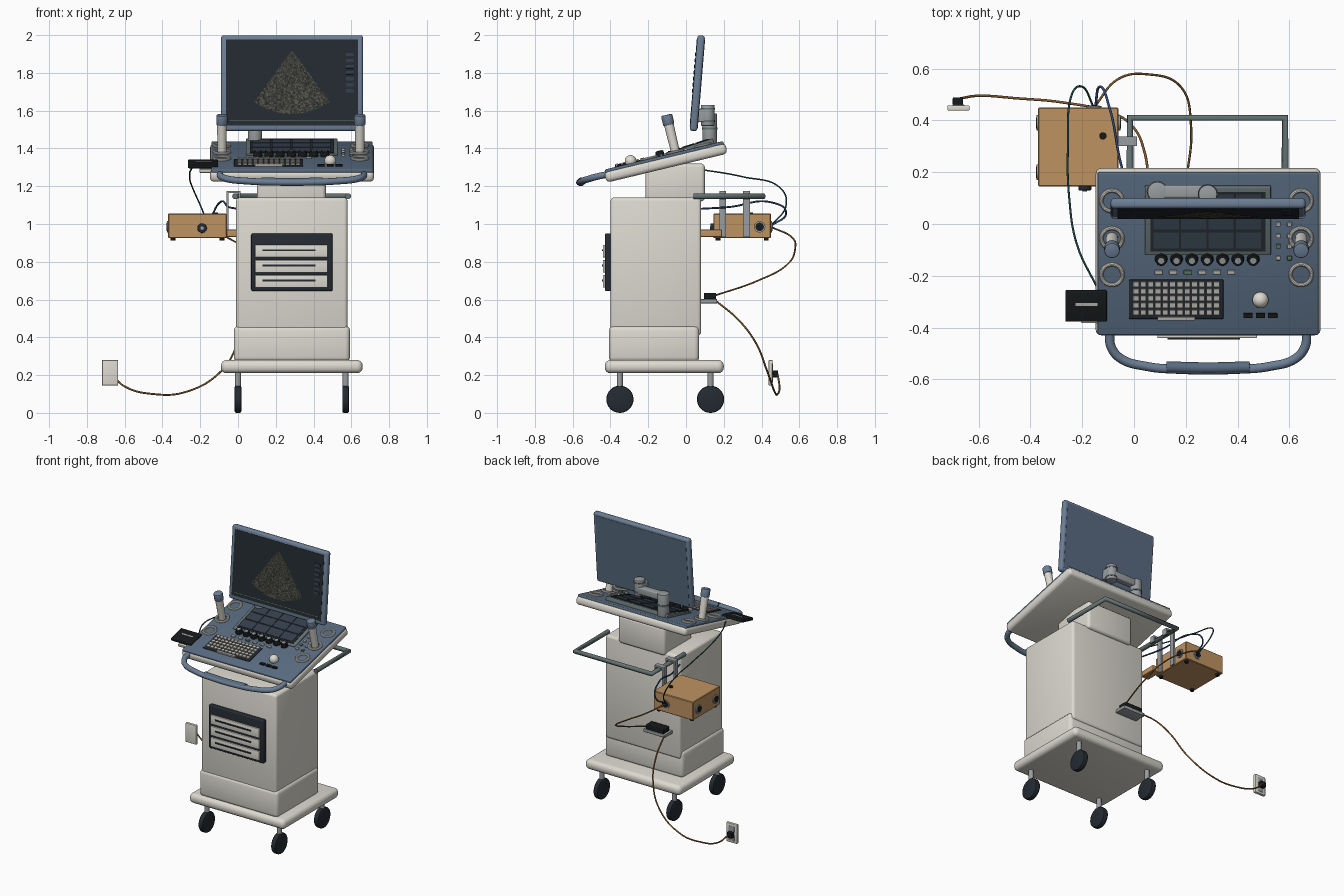
import bpy, bmesh, math, random
from mathutils import Matrix, Vector

if "Cube" in bpy.data.objects:
    bpy.data.objects.remove(bpy.data.objects["Cube"])

random.seed(4)
I = Matrix.Identity(4)


def mat(name, r, g, b):
    m = bpy.data.materials.new(name)
    m.diffuse_color = (r, g, b, 1)
    m.use_nodes = True
    m.node_tree.nodes["Principled BSDF"].inputs["Base Color"].default_value = m.diffuse_color
    return m


CREAM = mat("cream", .72, .70, .63)
BLUE = mat("slate_blue", .10, .15, .22)
RIM = mat("rim_blue", .15, .21, .30)
DARK = mat("dark", .018, .024, .032)
BLACK = mat("black", .008, .01, .011)
STEEL = mat("steel", .32, .34, .35)
RAIL = mat("rail_grey", .13, .17, .17)
TAN = mat("tan", .52, .29, .12)
BROWN = mat("brown_cable", .22, .11, .03)
CBLUE = mat("blue_cable", .03, .07, .2)
TEAL = mat("teal_cable", .015, .07, .07)
KEY = mat("key", .5, .49, .45)
TILE = mat("tile", .035, .05, .07)
GREEN = mat("green", .12, .22, .12)
SPECK = [mat(f"speckle_{i}", v, v, v * .85) for i, v in enumerate((.02, .035, .055, .1))]


def finish(name, bm, m, frame=I):
    me = bpy.data.meshes.new(name)
    bmesh.ops.recalc_face_normals(bm, faces=bm.faces)
    bm.to_mesh(me)
    bm.free()
    for x in (m if isinstance(m, list) else [m]):
        me.materials.append(x)
    ob = bpy.data.objects.new(name, me)
    ob.matrix_world = frame
    bpy.context.collection.objects.link(ob)
    return ob


def boxes(name, m, items, bevel=0.0, frame=I, segs=3):
    """Each item is (x0, x1, y0, y1, z0, z1)."""
    bm = bmesh.new()
    for x0, x1, y0, y1, z0, z1 in items:
        M = Matrix.Translation(((x0 + x1) / 2, (y0 + y1) / 2, (z0 + z1) / 2)) @ \
            Matrix.Diagonal((x1 - x0, y1 - y0, z1 - z0, 1))
        bmesh.ops.create_cube(bm, size=1, matrix=M)
    if bevel:
        bmesh.ops.bevel(bm, geom=bm.edges[:], offset=bevel, segments=segs, profile=.5, affect='EDGES')
    return finish(name, bm, m, frame)


def cyls(name, m, items, bevel=0.0, frame=I, n=28):
    """Each item is (start, end, radius[, end radius])."""
    bm = bmesh.new()
    for a, b, r, *r2 in items:
        a, b = Vector(a), Vector(b)
        d = b - a
        M = Matrix.Translation((a + b) / 2) @ d.to_track_quat('Z', 'Y').to_matrix().to_4x4()
        bmesh.ops.create_cone(bm, cap_ends=True, segments=n, radius1=r, radius2=r2[0] if r2 else r,
                              depth=d.length, matrix=M)
    if bevel:
        rim = [e for e in bm.edges if any(len(f.verts) > 4 for f in e.link_faces)]
        bmesh.ops.bevel(bm, geom=rim, offset=bevel, segments=2, profile=.5, affect='EDGES')
    return finish(name, bm, m, frame)


def tube(name, m, pts, r, smooth=True):
    cu = bpy.data.curves.new(name, 'CURVE')
    cu.dimensions = '3D'
    cu.bevel_depth = r
    cu.bevel_resolution = 3
    cu.use_fill_caps = True
    s = cu.splines.new('BEZIER' if smooth else 'POLY')
    if smooth:
        s.bezier_points.add(len(pts) - 1)
        for p, c in zip(s.bezier_points, pts):
            p.co = c
            p.handle_left_type = p.handle_right_type = 'AUTO'
    else:
        s.points.add(len(pts) - 1)
        for p, c in zip(s.points, pts):
            p.co = (*c, 1)
    cu.materials.append(m)
    ob = bpy.data.objects.new(name, cu)
    bpy.context.collection.objects.link(ob)


# Cart body, base and wheels
boxes("cart_body", CREAM, [(-.01, .58, -.40, .08, .41, 1.14)], .018)
boxes("lower_body", CREAM, [(-.022, .593, -.408, .07, .27, .46)], .025)
boxes("base_plate", CREAM, [(-.09, .66, -.43, .20, .21, .28)], .03, segs=4)
boxes("neck", CREAM, [(.10, .465, -.215, .10, 1.12, 1.32)], .02)
corners = [(x, y) for x in (0, .57) for y in (-.35, .13)]
cyls("wheels", DARK, [((x - .018, y, .072), (x + .018, y, .072), .072) for x, y in corners], .008, n=36)
cyls("wheel_stems", STEEL, [((x, y, .09), (x, y, .22), .016) for x, y in corners])

# Front drawers
boxes("drawer_frame", DARK, [(.07, .50, -.43, -.395, .645, .95)], .008)
rows = (.663, .743, .823)
boxes("drawers", CREAM, [(.09, .475, -.44, -.42, z, z + .066) for z in rows], .004)
boxes("drawer_grips", DARK, [(.13, .41, -.446, -.43, z + .033, z + .042) for z in rows])

# Rear rail
tube("rear_rail", RAIL, [(-.015, .04, 1.147), (-.015, .41, 1.147), (.583, .41, 1.147), (.583, .04, 1.147)],
     .016, False)

# Tilted console, built in its own frame
C = Matrix.Translation((0, -.107, 1.325)) @ Matrix.Rotation(math.radians(13.5), 4, 'X')


def V(y):
    return (y + .116) / .972


def flat(x, y, w, d, z0=.035, z1=.05):
    return (x - w / 2, x + w / 2, V(y) - d / 2, V(y) + d / 2, z0, z1)


boxes("console_slab", CREAM, [(-.148, .72, -.33, .33, -.03, .03)], .022, C)
boxes("console_panel", BLUE, [(-.14, .712, -.322, .322, .02, .04)], .006, C)
boxes("keyboard_base", DARK, [flat(.1625, -.29, .365, .155, .035, .045)], .003, C)
boxes("keys", KEY, [flat(.008 + i * .0282, -.23 - j * .0272, .022, .02, .04, .053)
                    for i in range(12) for j in range(5)], 0, C)
boxes("space_bar", KEY, [flat(.163, -.363, .145, .014, .04, .055)], .002, C)
cyls("knobs", BLACK, [((.105 + i * .0592, V(-.135), .035), (.105 + i * .0592, V(-.135), .068), .025, .021)
                      for i in range(7)], .003, C)
cyls("knob_caps", STEEL, [((.105 + i * .0592, V(-.135), .06), (.105 + i * .0592, V(-.135), .07), .012)
                          for i in range(7)], 0, C)
boxes("function_keys", KEY, [flat(.095 + i * .056, -.185, .03, .015) for i in (0, 1, 3, 4, 5)], .002, C)
boxes("green_keys", GREEN, [flat(.207, -.185, .03, .015)] +
      [flat(.557, -.085, .018, .016), flat(.60, -.13, .018, .016)], .002, C)
boxes("side_keys", KEY, [flat(x, y, .018, .016) for x in (.557, .60) for y in (0, -.045, -.085, -.13)
                         if (x, y) not in ((.557, -.085), (.60, -.13))], .002, C)
boxes("ball_keys", BLACK, [flat(x, -.352, .036, .018) for x in (.44, .488, .535)], .002, C)
bm = bmesh.new()
bmesh.ops.create_uvsphere(bm, u_segments=28, v_segments=16, radius=.031,
                          matrix=Matrix.Translation((.488, V(-.29), .052)))
finish("trackball", bm, CREAM, C)

# Touch panel with tile grid
T = C @ Matrix.Translation((.285, V(.015), .045)) @ Matrix.Rotation(math.radians(4), 4, 'X')
boxes("touch_frame", RAIL, [(-.243, .243, -.138, .138, -.02, .012)], .005, T)
boxes("touch_screen", DARK, [(-.222, .222, -.12, .12, 0, .015)], 0, T)
boxes("touch_tiles", TILE, [(-.21 + i * .106, -.112 + i * .106, y, y + .065, .01, .018)
                            for i in range(4) for y in (-.108, -.03, .045)], 0, T)

# Holder rings and probes
for side, x in (("left", -.085), ("right", .645)):
    for k, y in enumerate((.09, -.055, -.195)):
        bpy.ops.mesh.primitive_torus_add(major_radius=.041, minor_radius=.008, major_segments=36, minor_segments=10)
        o = bpy.context.object
        o.name = f"{side}_holder_ring_{k + 1}"
        o.matrix_world = C @ Matrix.Translation((x, V(y), .043))
        o.data.materials.append(CREAM)
    cyls(f"{side}_probe", CREAM, [((x, V(-.055), .03), (x, V(-.055), .20), .023, .026)], 0, C)
    cyls(f"{side}_probe_cap", RIM, [((x, V(-.055), .19), (x, V(-.055), .245), .03)], .006, C)

# Front handle and grip
half = [(-.095, -.42, 1.262), (-.088, -.475, 1.25), (-.05, -.52, 1.237), (.05, -.55, 1.227), (.15, -.56, 1.222)]
tube("front_handle", RIM, half + [(.572 - x, y, z) for x, y, z in reversed(half)], .018)
tube("handle_grip", BLUE, [(.125, -.552, 1.225), (.286, -.556, 1.223), (.447, -.552, 1.225)], .022)

# Side tablet and bracket
boxes("tablet_bracket", CREAM, [(-.205, -.10, V(-.385), V(-.36), .01, .03)], .004, C)
boxes("tablet", BLACK, [(-.265, -.105, V(-.375), V(-.255), .032, .052)], .005, C)
boxes("tablet_mark", KEY, [(-.225, -.14, V(-.312), V(-.302), .05, .054)], 0, C)

# Monitor with scan image, tilted back
M = Matrix.Translation((.286, .06, 1.745)) @ Matrix.Rotation(math.radians(-4.7), 4, 'X')
boxes("monitor_shell", RIM, [(-.376, .376, -.02, .02, -.254, .254)], .014, M)
boxes("monitor_back", BLUE, [(-.355, .355, .0, .022, -.235, .235)], 0, M)
boxes("monitor_screen", DARK, [(-.35, .35, -.022, 0, -.225, .23)], 0, M)
boxes("screen_line", GREEN, [(-.33, .33, -.0235, -.02, -.203, -.199)], 0, M)
boxes("screen_icons", TILE, [(.285, .325, -.025, -.02, -.05 + i * .032, -.032 + i * .032) for i in range(7)], 0, M)
bm = bmesh.new()
N = 44
grid = [[bm.verts.new((.34 * (.02 + .98 * i / N) * math.sin(a), -.0245, .175 - .34 * (.02 + .98 * i / N) * math.cos(a)))
         for a in [math.radians(-36 + 72 * j / N) for j in range(N + 1)]] for i in range(N + 1)]
for i in range(N):
    for j in range(N):
        f = bm.faces.new((grid[i][j], grid[i + 1][j], grid[i + 1][j + 1], grid[i][j + 1]))
        f.material_index = random.choice((0, 1, 1, 2, 2, 3))
finish("scan_image", bm, SPECK, M)

# Monitor arm
cyls("arm_posts", STEEL, [((.09, .125, 1.40), (.09, .125, 1.585), .038), ((.285, .115, 1.52), (.285, .115, 1.63), .036)],
     .004)
cyls("arm_collars", RAIL, [((.09, .125, 1.50), (.09, .125, 1.512), .041), ((.285, .115, 1.605), (.285, .115, 1.615), .039),
                           ((.285, .115, 1.54), (.285, .115, 1.55), .039)])
boxes("arm_link", STEEL, [(.09, .285, .10, .15, 1.535, 1.585)], .008)
boxes("monitor_mount", STEEL, [(.25, .32, .06, .115, 1.54, 1.61)], .006)

# Side equipment box, feet, sockets and brackets
boxes("equipment_box", TAN, [(-.37, -.06, .145, .45, .925, 1.055)], .004, segs=1)
cyls("box_feet", BLACK, [((x, y, .912), (x, y, .93), .013) for x in (-.345, -.085) for y in (.17, .425)])
cyls("box_lid_button", BLACK, [((-.12, .34, 1.05), (-.12, .34, 1.062), .014)])
cyls("box_front_knob", DARK, [((-.19, .13, .978), (-.19, .15, .978), .025)], .003)
cyls("box_front_knob_center", STEEL, [((-.19, .126, .978), (-.19, .14, .978), .009)])
sock = [((-.377, .39, .985), (-.36, .39, .985)), ((-.377, .20, .985), (-.36, .20, .985)),
        ((-.052, .39, .985), (-.07, .39, .985)), ((-.155, .456, .985), (-.155, .44, .985))]
cyls("sockets", STEEL, [(a, b, .03) for a, b in sock])
cyls("socket_cores", BLACK, [(Vector(a) + (Vector(a) - Vector(b)) * .1, b, .022) for a, b in sock])
boxes("support_arms", TAN, [(-.06, .0, .07, .19, .932, .97)], .003)
boxes("hanger_plates", STEEL, [(-.062, -.05, y, y + .036, .93, 1.175) for y in (.177, .302)])
boxes("hanger_hooks", STEEL, [(-.062, .012, y, y + .036, 1.163, 1.175) for y in (.177, .302)] +
      [(.003, .012, y, y + .036, 1.13, 1.17) for y in (.177, .302)])

# Power adapter and wall outlet
boxes("adapter_shelf", STEEL, [(.05, .22, .075, .165, .58, .602)], .003)
boxes("power_adapter", BLACK, [(.065, .205, .095, .16, .60, .635)], .005)
boxes("wall_outlet", CREAM, [(-.72, -.635, .438, .458, .145, .28)], .004)
boxes("outlet_faces", STEEL, [(-.70, -.655, .45, .461, z, z + .042) for z in (.16, .22)], .003)
boxes("power_plug", BLACK, [(-.70, -.66, .458, .488, .188, .225)], .004)

# Cables
tube("blue_cable", CBLUE, [(-.15, .45, .99), (-.13, .53, 1.06), (-.095, .45, 1.115), (-.05, .23, 1.09),
                           (0, .07, 1.08)], .005)
tube("teal_cable", TEAL, [(-.14, -.25, 1.305), (-.22, -.08, 1.31), (-.25, .1, 1.285), (-.255, .3, 1.25),
                          (-.24, .5, 1.19), (-.2, .53, 1.1), (-.155, .45, .99)], .004)
tube("adapter_cable", BROWN, [(-.155, .45, .985), (-.06, .56, .93), (.05, .578, .87), (.18, .53, .78),
                              (.22, .38, .7), (.2, .15, .62)], .0045)
tube("mains_cable", BROWN, [(.06, .15, .6), (.04, .28, .49), (0, .37, .37), (-.09, .43, .22), (-.28, .47, .11),
                            (-.45, .485, .1), (-.6, .495, .14), (-.67, .485, .205)], .005)

# Smooth shading with crisp edges
bpy.ops.object.select_all(action='DESELECT')
for o in bpy.context.scene.objects:
    if o.type == 'MESH':
        o.select_set(True)
        bpy.context.view_layer.objects.active = o
bpy.ops.object.shade_smooth_by_angle(angle=math.radians(35))
